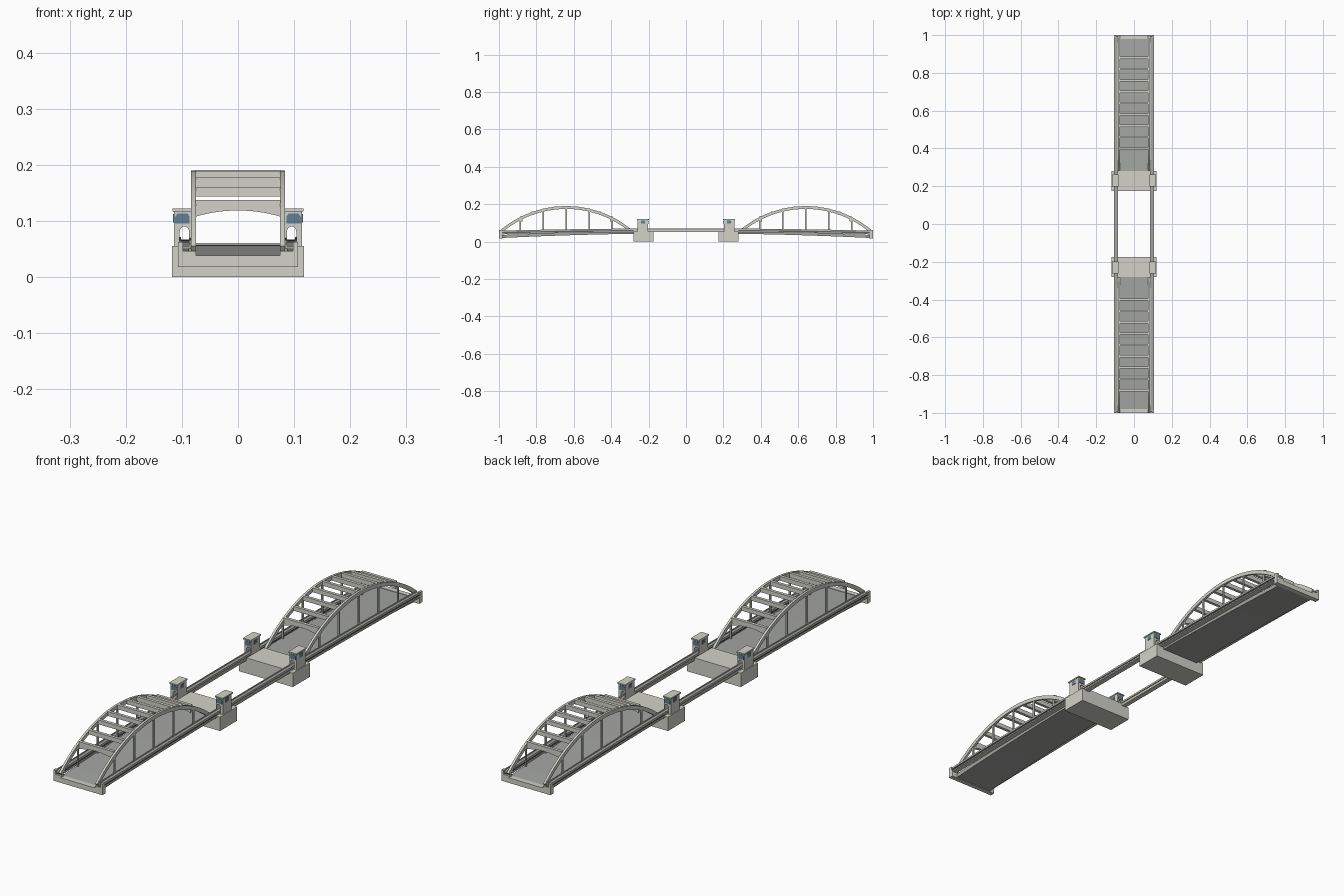
import bpy, bmesh, math

cube = bpy.data.objects.get("Cube")
if cube:
    bpy.data.objects.remove(cube, do_unlink=True)


def material(name, r, g, b):
    m = bpy.data.materials.new(name)
    m.use_nodes = True
    m.diffuse_color = (r, g, b, 1)
    m.node_tree.nodes["Principled BSDF"].inputs["Base Color"].default_value = (r, g, b, 1)
    return m


CONCRETE = material("pale concrete", 0.65, 0.65, 0.59)
ASPHALT = material("grey asphalt", 0.37, 0.38, 0.36)
STEEL = material("dark steel", 0.12, 0.125, 0.115)
GLASS = material("blue glass", 0.13, 0.21, 0.30)


def band(name, rows, lo, hi, mat, axis="x"):
    """Solid strip: rows of (u, low z, high z), extruded along an axis."""
    bm = bmesh.new()
    rings = []
    for low, high in [((r[0], r[1]), (r[-2] if len(r) == 4 else r[0], r[-1])) for r in rows]:
        corners = [(lo, low), (hi, low), (hi, high), (lo, high)]
        rings.append([bm.verts.new((e, u, z) if axis == "x" else (u, e, z))
                      for e, (u, z) in corners])
    for a, b in zip(rings, rings[1:]):
        for i in range(4):
            j = (i + 1) % 4
            bm.faces.new((a[i], a[j], b[j], b[i]))
    bm.faces.new(rings[0])
    bm.faces.new(rings[-1])
    bmesh.ops.recalc_face_normals(bm, faces=bm.faces)
    mesh = bpy.data.meshes.new(name)
    bm.to_mesh(mesh)
    bm.free()
    mesh.materials.append(mat)
    obj = bpy.data.objects.new(name, mesh)
    bpy.context.collection.objects.link(obj)


def box(name, x, y, z, mat):
    """Box from (min, max) pairs, in any order."""
    band(name, [(y[0], *z), (y[1], *z)], x[0], x[1], mat)


def spread(a, b, n):
    return [a + (b - a) * i / n for i in range(n + 1)]


def road_z(y):
    return 0.06 - 0.025 * y * y


def walk_z(y):
    return 0.067 - 0.012 * y * y


def cambered(name, x0, x1, y0, y1, low, high, mat, level=walk_z):
    rows = [(y, level(y) + low, level(y) + high) for y in spread(y0, y1, 16)]
    band(name, rows, x0, x1, mat)


# Arch circle through the crown and both feet
MID, HALF, CROWN, RISE = 0.64, 0.36, 0.19, 0.135
RADIUS = (HALF ** 2 + RISE ** 2) / (2 * RISE)


def arch_z(dy):
    return CROWN - RADIUS + math.sqrt(RADIUS ** 2 - dy ** 2)


def side_girder(label, sx, y0, y1, web):
    """Footway with low parapets, carried on a recessed web."""
    cambered(label + "_footway", sx * 0.084, sx * 0.105, y0, y1, -0.004, 0, ASPHALT)
    cambered(label + "_web", sx * 0.087, sx * 0.101, y0, y1, -0.011, -0.004, web)
    cambered(label + "_flange", sx * 0.084, sx * 0.105, y0, y1, -0.016, -0.011, CONCRETE)
    for x in (0.084, 0.102):
        cambered(label + "_parapet", sx * x, sx * (x + 0.003), y0, y1, 0, 0.004, CONCRETE)


def tower(sx, yc):
    """Control house with an arched passage, windows and a flat roof."""
    y0, y1 = yc - 0.028, yc + 0.028
    box("tower_outer_wall", (sx * 0.104, sx * 0.114), (y0, y1), (0.054, 0.095), CONCRETE)
    box("tower_inner_wall", (sx * 0.084, sx * 0.087), (y0, y1), (0.054, 0.095), CONCRETE)
    lintel = [(sx * (0.0955 + 0.0085 * math.cos(a)), 0.08 + 0.01 * math.sin(a), 0.095)
              for a in spread(0, math.pi, 10)]
    band("tower_arch", lintel, y0, y1, CONCRETE, axis="y")
    box("tower_room", (sx * 0.084, sx * 0.114), (y0, y1), (0.095, 0.117), CONCRETE)
    box("tower_roof", (sx * 0.082, sx * 0.117), (y0 - 0.004, y1 + 0.004), (0.117, 0.122), CONCRETE)
    for y in (y0, y1):
        window = [(sx * x, 0.095, z) for x, z in
                  ((0.086, 0.107), (0.09, 0.113), (0.108, 0.113), (0.112, 0.107))]
        band("tower_end_window", window, y - 0.0015, y + 0.0015, GLASS, axis="y")
    for x in (0.084, 0.114):
        box("tower_side_window", (sx * x - 0.0015, sx * x + 0.0015),
            (yc - 0.01, yc + 0.01), (0.097, 0.112), GLASS)


for sy in (-1, 1):
    yc = sy * MID

    # Roadway and end abutment
    cambered("road_deck", -0.084, 0.084, sy * 0.277, sy * 0.995, -0.016, 0, ASPHALT, road_z)
    box("abutment", (-0.107, 0.107), (sy * 0.98, sy), (0.018, 0.038), CONCRETE)

    # River pier with raised road slab
    box("pier", (-0.118, 0.118), (sy * 0.174, sy * 0.281), (0, 0.055), CONCRETE)
    box("pier_slab", (-0.084, 0.084), (sy * 0.174, sy * 0.281), (0.055, 0.061), CONCRETE)

    for sx in (-1, 1):
        # Arch rib, with radial thickness
        rows = []
        lean = math.asin(HALF / RADIUS)
        for a in spread(-lean, lean, 32):
            s, c = math.sin(a), math.cos(a)
            zc = CROWN - RADIUS
            rows.append((yc + (RADIUS - 0.015) * s, zc + (RADIUS - 0.015) * c,
                         yc + RADIUS * s, zc + RADIUS * c))
        band("arch_rib", rows, sx * 0.075, sx * 0.084, CONCRETE)

        # Hangers
        for k in range(-2, 3):
            y = yc + k * 0.123
            box("hanger", (sx * 0.077, sx * 0.082), (y - 0.004, y + 0.004),
                (road_z(y) - 0.005, arch_z(k * 0.123) - 0.008), CONCRETE)

        side_girder("span", sx, sy * 0.28, sy * 0.995, STEEL)
        box("abutment_step", (sx * 0.075, sx * 0.107), (sy * 0.98, sy), (0.038, 0.046), CONCRETE)
        box("corner_post", (sx * 0.098, sx * 0.107), (sy * 0.985, sy), (0.046, 0.062), CONCRETE)
        tower(sx, sy * 0.23)

    # Wind bracing between the ribs; end portals have arched undersides
    for k in range(-4, 5):
        dy = k * 0.06
        y, z = yc + dy, arch_z(dy)
        if abs(k) == 4:
            rows = [(x, z - 0.016 - 0.011 * (x / 0.076) ** 2, z + 0.003)
                    for x in spread(-0.076, 0.076, 16)]
            band("portal_beam", rows, y - 0.006, y + 0.006, CONCRETE, axis="y")
        else:
            box("cross_beam", (-0.076, 0.076), (y - 0.006, y + 0.006),
                (z - 0.016, z + 0.001), CONCRETE)

# Central footbridges, running through the towers
for sx in (-1, 1):
    side_girder("middle", sx, -0.28, 0.28, CONCRETE)
